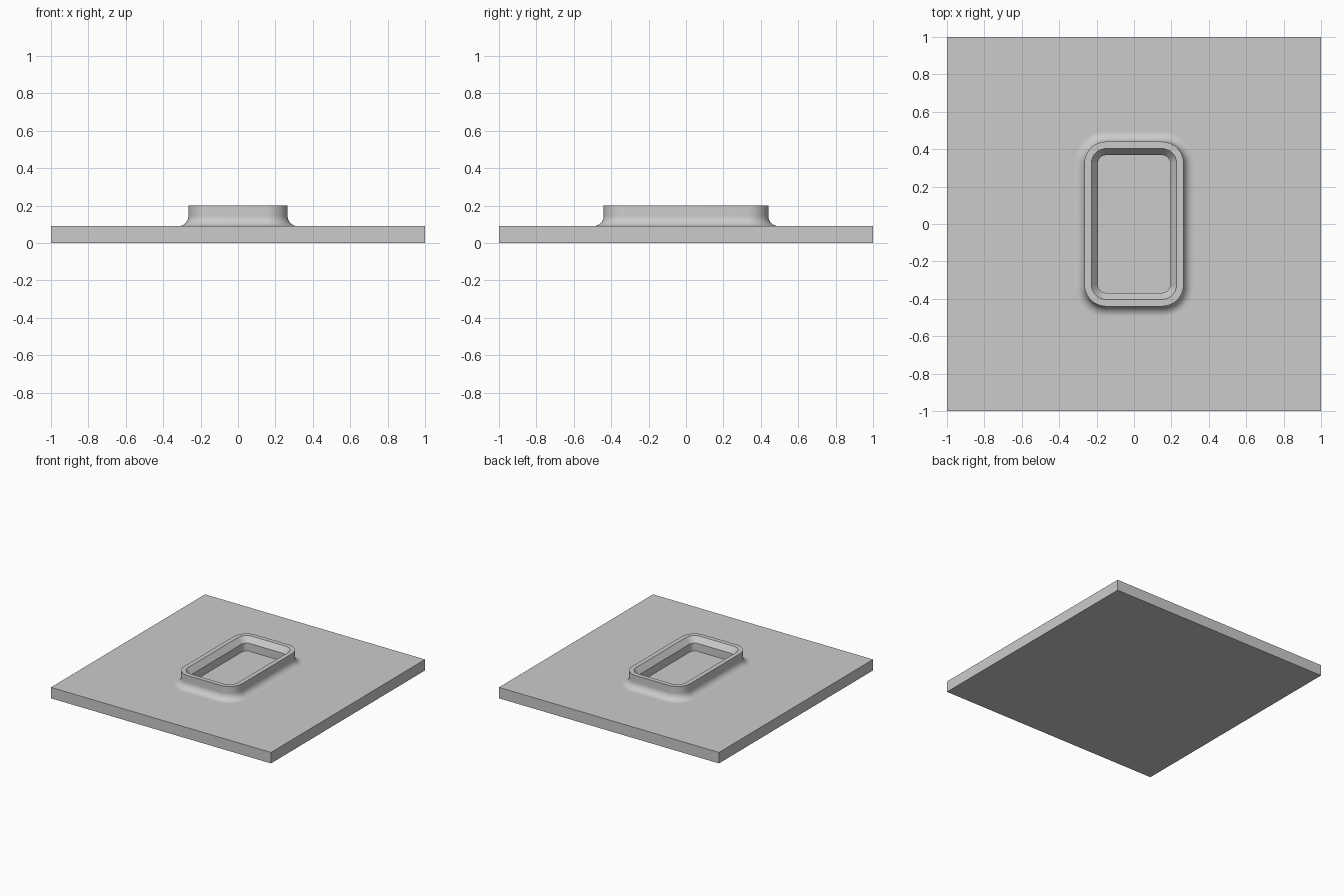
import bpy, bmesh, math

cube = bpy.data.objects.get("Cube")
if cube:
    bpy.data.objects.remove(cube, do_unlink=True)

grey = bpy.data.materials.new("plain grey")
grey.use_nodes = True
colour = (0.6, 0.6, 0.6, 1)
grey.diffuse_color = colour
grey.node_tree.nodes["Principled BSDF"].inputs["Base Color"].default_value = colour

PLATE_TOP = 0.09
COLLAR_TOP = 0.2
HALF_X, HALF_Y, CORNER = 0.265, 0.44, 0.115
FILLET = 0.055


def add_object(name, bm):
    mesh = bpy.data.meshes.new(name)
    bmesh.ops.recalc_face_normals(bm, faces=bm.faces)
    bm.to_mesh(mesh)
    bm.free()
    mesh.materials.append(grey)
    obj = bpy.data.objects.new(name, mesh)
    bpy.context.collection.objects.link(obj)
    return obj


def rounded_ring(bm, offset, z, steps=12):
    """Rounded rectangle, grown outward by offset."""
    radius = CORNER + offset
    verts = []
    for quarter, (sx, sy) in enumerate([(1, 1), (-1, 1), (-1, -1), (1, -1)]):
        for i in range(steps + 1):
            a = (quarter + i / steps) * math.pi / 2
            verts.append(bm.verts.new((sx * (HALF_X - CORNER) + radius * math.cos(a),
                                       sy * (HALF_Y - CORNER) + radius * math.sin(a), z)))
    return verts


# Flat square base plate
bm = bmesh.new()
bmesh.ops.create_cube(bm, size=2)
for v in bm.verts:
    v.co.z = PLATE_TOP if v.co.z > 0 else 0
add_object("base_plate", bm)

# Collar section: outer fillet, upright wall, flat rim, inner bevel, inner wall
section = []
for i in range(13):
    a = i / 12 * math.pi / 2
    section.append((FILLET * (1 - math.sin(a)), PLATE_TOP + FILLET * (1 - math.cos(a))))
section += [(0, COLLAR_TOP), (-0.037, COLLAR_TOP),
            (-0.072, COLLAR_TOP - 0.045), (-0.072, PLATE_TOP)]

# Raised collar around the recess
bm = bmesh.new()
rings = [rounded_ring(bm, offset, z) for offset, z in section]
for low, high in zip(rings, rings[1:]):
    for i in range(len(low)):
        j = (i + 1) % len(low)
        bm.faces.new((low[i], low[j], high[j], high[i]))
collar = add_object("raised_collar", bm)

for obj in bpy.context.selected_objects:
    obj.select_set(False)
collar.select_set(True)
bpy.context.view_layer.objects.active = collar
bpy.ops.object.shade_smooth_by_angle(angle=math.radians(30))
